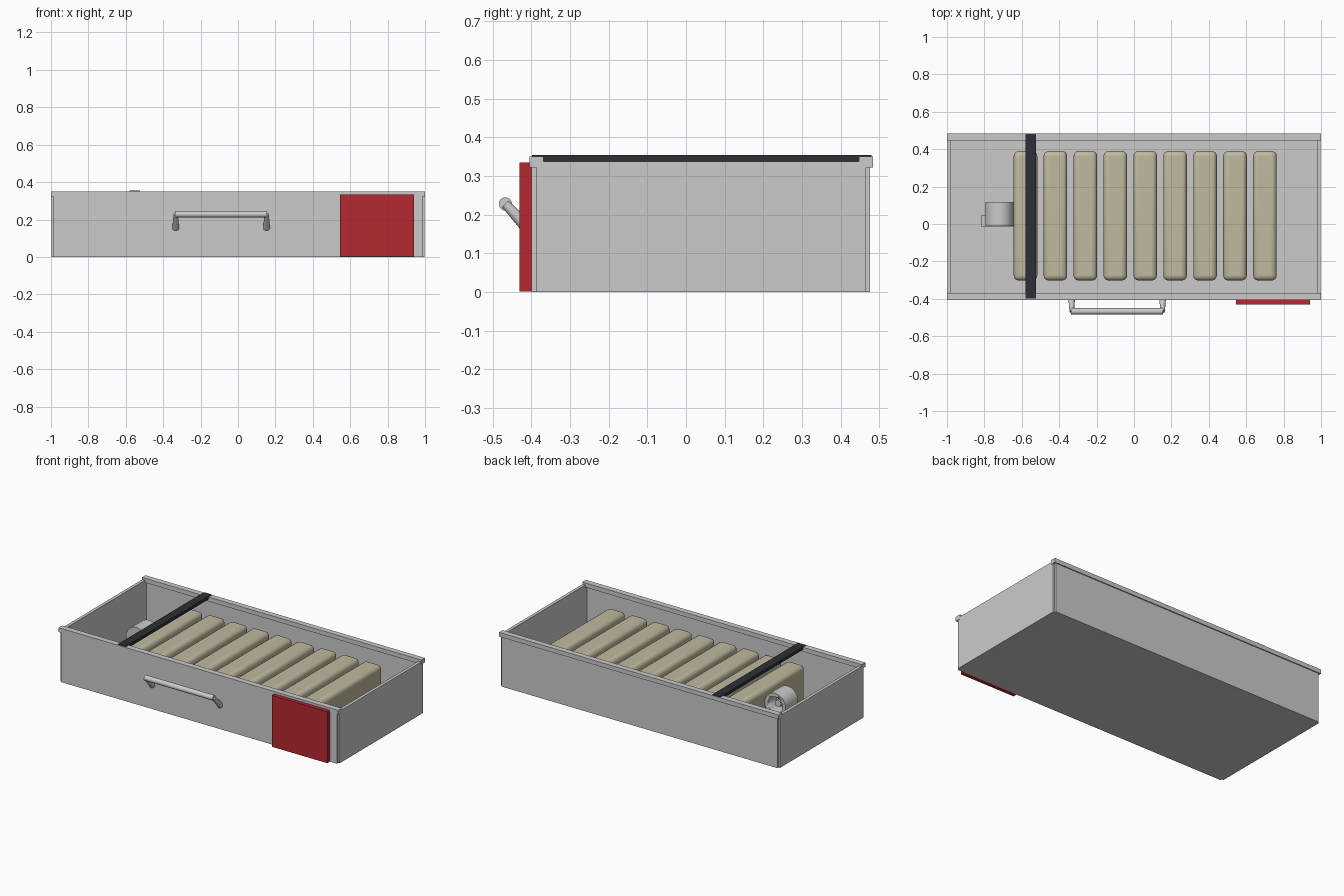
import bpy, math
from mathutils import Vector

if "Cube" in bpy.data.objects:
    bpy.data.objects.remove(bpy.data.objects["Cube"])


def material(name, rgb):
    m = bpy.data.materials.new(name)
    m.diffuse_color = (*rgb, 1)
    m.use_nodes = True
    m.node_tree.nodes["Principled BSDF"].inputs["Base Color"].default_value = m.diffuse_color
    return m


RED = material("red_paint", (0.46, 0.022, 0.03))
CREAM = material("cream", (0.53, 0.49, 0.35))
BLACK = material("black", (0.025, 0.03, 0.035))


def finish(ob, name, mat=None, smooth=False):
    ob.name = name
    if mat:
        ob.data.materials.append(mat)
    if smooth:
        bpy.ops.object.shade_smooth_by_angle(angle=math.radians(40))
    return ob


def box(name, x, y, z, mat=None):
    """Box from (min, max) ranges on each axis."""
    lo, hi = Vector((x[0], y[0], z[0])), Vector((x[1], y[1], z[1]))
    bpy.ops.mesh.primitive_cube_add(size=1, location=(lo + hi) / 2)
    ob = bpy.context.object
    ob.scale = hi - lo
    bpy.ops.object.transform_apply(location=False, rotation=False, scale=True)
    return finish(ob, name, mat)


def rod(name, a, b, r1, r2=None, sides=24):
    """Round bar from a to b, optionally tapered."""
    a, b = Vector(a), Vector(b)
    bpy.ops.mesh.primitive_cone_add(vertices=sides, radius1=r1, radius2=r1 if r2 is None else r2,
                                    depth=(b - a).length, location=(a + b) / 2,
                                    rotation=(b - a).to_track_quat('Z', 'Y').to_euler())
    return finish(bpy.context.object, name, smooth=True)


# Sheet tray: floor, walls and the two long rims
box("floor", (-0.99, 0.99), (-0.39, 0.465), (0.0, 0.012))
box("front_wall", (-0.987, 0.987), (-0.40, -0.385), (0, 0.335))
box("back_wall", (-0.987, 0.987), (0.462, 0.476), (0, 0.335))
box("front_rim", (-1, 1), (-0.405, -0.368), (0.322, 0.35))
box("back_rim", (-1, 1), (0.447, 0.483), (0.322, 0.35))
for s, side in ((-1, "left"), (1, "right")):
    xs = sorted((s * 0.978, s * 0.998))
    box(side + "_wall", xs, (-0.387, 0.465), (0, 0.337))

# Row of rounded cream blocks
for i in range(9):
    cx = -0.58 + 0.16 * i
    block = box(f"block_{i + 1}", (cx - 0.063, cx + 0.063), (-0.302, 0.39), (0.012, 0.28), CREAM)
    bev = block.modifiers.new("round", 'BEVEL')
    bev.width = 0.027
    bev.segments = 4
    bpy.context.view_layer.objects.active = block
    bpy.ops.object.shade_smooth_by_angle(angle=math.radians(40))

# Strap across the tray
box("strap", (-0.58, -0.524), (-0.37, 0.449), (0.335, 0.352), BLACK)
box("strap_top", (-0.58, -0.524), (-0.398, 0.48), (0.349, 0.354), BLACK)

# Red panel on the front
box("red_panel", (0.545, 0.94), (-0.43, -0.40), (0.002, 0.335), RED)

# Angled grab handle
bar_y, bar_z = -0.467, 0.228
rod("handle_bar", (-0.336, bar_y, bar_z), (0.156, bar_y, bar_z), 0.017)
for i, x in enumerate((-0.333, 0.153)):
    rod(f"handle_leg_{i + 1}", (x, -0.397, 0.153), (x, bar_y, bar_z), 0.018, 0.012)

# Open drum fitting beside the first block
drum = rod("drum", (-0.72, -0.01, 0.2), (-0.72, 0.117, 0.2), 0.075, sides=40)
bore = rod("drum_bore_cutter", (-0.72, 0.03, 0.2), (-0.72, 0.2, 0.2), 0.052, sides=40)
bore.hide_render = True
bore.hide_set(True)
cut = drum.modifiers.new("bore", 'BOOLEAN')
cut.object = bore
cut.solver = 'EXACT'
rod("drum_hub", (-0.72, 0.0, 0.2), (-0.72, 0.09, 0.2), 0.022)
box("drum_foot", (-0.765, -0.675), (0.0, 0.105), (0.01, 0.15))
box("drum_lever", (-0.815, -0.78), (-0.015, 0.048), (0.13, 0.16))
box("drum_arm", (-0.79, -0.64), (-0.015, -0.005), (0.135, 0.155))
